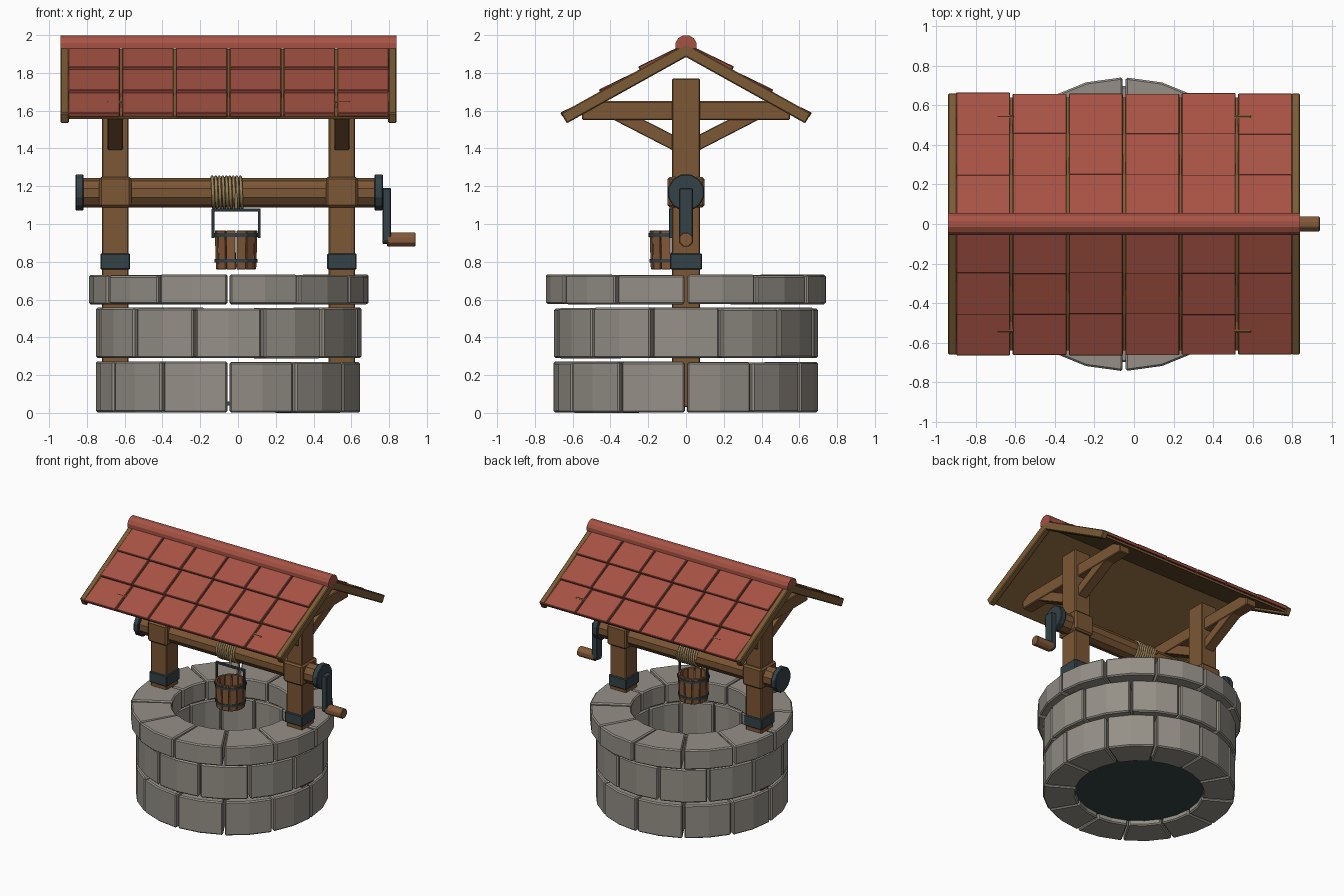
import bpy, bmesh, math, random
from mathutils import Matrix

if "Cube" in bpy.data.objects:
    bpy.data.objects.remove(bpy.data.objects["Cube"])

random.seed(4)
CX = -0.05           # centre of the well in x
POST = 0.60          # post offset from the centre
APEX, SLOPE = 1.955, math.radians(29.1)


def material(name, rgb):
    m = bpy.data.materials.new(name)
    m.diffuse_color = (*rgb, 1)
    m.use_nodes = True
    m.node_tree.nodes["Principled BSDF"].inputs["Base Color"].default_value = m.diffuse_color
    return m


STONE = material("grey stone", (0.30, 0.28, 0.245))
WOOD = material("brown wood", (0.20, 0.095, 0.036))
ROOFWOOD = material("roof wood", (0.20, 0.107, 0.036))
BUCKETWOOD = material("bucket wood", (0.23, 0.10, 0.04))
TILE = material("red tile", (0.38, 0.085, 0.057))
IRON = material("dark iron", (0.034, 0.054, 0.062))
ROPE = material("tan rope", (0.33, 0.23, 0.10))
WATER = material("dark water", (0.036, 0.058, 0.060))


def finish(name, bm, mat, bevel=0.0):
    bmesh.ops.recalc_face_normals(bm, faces=bm.faces[:])
    me = bpy.data.meshes.new(name)
    bm.to_mesh(me)
    bm.free()
    me.materials.append(mat)
    ob = bpy.data.objects.new(name, me)
    bpy.context.collection.objects.link(ob)
    if bevel:
        mod = ob.modifiers.new("bevel", "BEVEL")
        mod.width, mod.segments, mod.limit_method = bevel, 1, "ANGLE"
        mod.angle_limit = math.radians(40)
    return ob


def add_prism(bm, pts, x0, x1):
    """Extrude a (y, z) outline along x."""
    a = [bm.verts.new((x0, y, z)) for y, z in pts]
    b = [bm.verts.new((x1, y, z)) for y, z in pts]
    bm.faces.new(a)
    bm.faces.new(b[::-1])
    n = len(pts)
    for i in range(n):
        bm.faces.new((a[i], b[i], b[(i + 1) % n], a[(i + 1) % n]))


def prism(name, pts, x0, x1, mat, bevel=0.006):
    bm = bmesh.new()
    add_prism(bm, pts, x0, x1)
    return finish(name, bm, mat, bevel)


def box(name, x, y, z, mat, bevel=0.006):
    return prism(name, [(y[0], z[0]), (y[1], z[0]), (y[1], z[1]), (y[0], z[1])], *x, mat, bevel)


def rod(name, x0, x1, y, z, r, sides, mat, bevel=0.005):
    pts = [(y + r * math.cos(2 * math.pi * (i + .5) / sides),
            z + r * math.sin(2 * math.pi * (i + .5) / sides)) for i in range(sides)]
    return prism(name, pts, x0, x1, mat, bevel)


def add_wedge(bm, cx, cy, a0, a1, rings, segs):
    """Curved block: rings is the closed (radius, z) cross-section."""
    cols = []
    for k in range(segs + 1):
        a = a0 + (a1 - a0) * k / segs
        cols.append([bm.verts.new((cx + r * math.cos(a), cy + r * math.sin(a), z)) for r, z in rings])
    n = len(rings)
    for c, d in zip(cols, cols[1:]):
        for i in range(n):
            bm.faces.new((c[i], d[i], d[(i + 1) % n], c[(i + 1) % n]))
    bm.faces.new(cols[0])
    bm.faces.new(cols[-1][::-1])


# Stone courses: twelve two-facet blocks each, the middle one staggered
for name, z0, z1, r_in, r_out, turn in (
        ("lower_stones", 0.0, 0.27, 0.465, 0.70, 0),
        ("middle_stones", 0.288, 0.555, 0.465, 0.70, 15),
        ("cap_stones", 0.573, 0.73, 0.44, 0.74, 0)):
    bm = bmesh.new()
    for i in range(12):
        a = math.radians(30 * i + turn)
        j = random.uniform(-0.004, 0.004)
        lo, hi = z0 + abs(j), z1 + j
        add_wedge(bm, CX, 0, a + 0.011, a + math.radians(30) - 0.011,
                  [(r_in, lo), (r_out + j, lo), (r_out + j, hi), (r_in, hi)], 2)
    finish(name, bm, STONE, 0.009)

# Water disc near the bottom of the shaft
bm = bmesh.new()
bmesh.ops.create_cone(bm, cap_ends=True, segments=24, radius1=0.475, radius2=0.475, depth=0.02,
                      matrix=Matrix.Translation((CX, 0, 0.05)))
finish("water", bm, WATER)

# Posts with iron shoes, axle blocks, tie beams and braces
for side, s in (("left", -1), ("right", 1)):
    x = CX + s * POST
    box(side + "_post", (x - .07, x + .07), (-.075, .075), (0.03, 1.77), WOOD)
    box(side + "_post_shoe", (x - .078, x + .078), (-.085, .085), (0.758, 0.845), IRON)
    box(side + "_axle_block", (x - .085, x + .085), (-.098, .098), (1.088, 1.25), WOOD, 0.012)
    box(side + "_tie_beam", (x - .045, x + .045), (-.55, .55), (1.55, 1.65), WOOD)
    for end, e in (("front", -1), ("back", 1)):
        prism(f"{side}_{end}_brace", [(e * .06, 1.385), (e * .39, 1.555), (e * .23, 1.555), (e * .06, 1.468)],
              x - .04, x + .04, WOOD, 0.004)


# Roof: chevron rafters and boarding
def slope_point(s, d, h):
    """Point at distance d down the slope and height h above it."""
    return (s * (d * math.cos(SLOPE) + h * math.sin(SLOPE)),
            APEX - d * math.sin(SLOPE) + h * math.cos(SLOPE))


def chevron(name, d, top, bottom, x0, x1, mat, bevel):
    c = math.cos(SLOPE)
    pts = [(0, APEX + top / c), slope_point(1, d, top), slope_point(1, d, bottom),
           (0, APEX + bottom / c), slope_point(-1, d, bottom), slope_point(-1, d, top)]
    prism(name, pts, x0, x1, mat, bevel)


chevron("left_rafters", 0.757, 0, -0.062, CX - .89, CX - .845, ROOFWOOD, 0.006)
chevron("right_rafters", 0.757, 0, -0.062, CX + .845, CX + .89, ROOFWOOD, 0.006)
chevron("roof_boards", 0.745, -0.026, -0.042, CX - .85, CX + .85, ROOFWOOD, 0)

# Roof tiles: three overlapping rows of six on each slope
for side, s in (("front", -1), ("back", 1)):
    bm = bmesh.new()
    for d0, d1, h in ((0.48, 0.757, 0.002), (0.24, 0.52, 0.010), (0.01, 0.28, 0.016)):
        for i in range(6):
            x0 = CX - 0.855 + i * 0.285
            j = random.uniform(-0.003, 0.003)
            pts = [slope_point(s, d0, h - .014), slope_point(s, d1 + j, h + j),
                   slope_point(s, d1 + j, h - .025), slope_point(s, d0, h - .034)]
            add_prism(bm, pts, x0 + .006, x0 + .279)
    finish(side + "_tiles", bm, TILE, 0.004)

# Ridge cap
arc = [math.radians(-15 + 30 * i) for i in range(8)]
prism("ridge_cap", [(0.058 * math.cos(a), 1.943 + 0.058 * math.sin(a)) for a in arc],
      CX - .89, CX + .89, TILE, 0)

# Axle, end discs and crank
rod("axle", -0.83, 0.73, 0, 1.165, 0.078, 10, WOOD)
rod("left_disc", -0.86, -0.818, 0, 1.167, 0.099, 12, IRON)
rod("right_disc", 0.722, 0.767, 0, 1.167, 0.099, 12, IRON)
prism("crank_arm", [(-.036, 1.19), (.036, 1.19), (.036, .91), (.02, .895), (-.02, .895), (-.036, .91)],
      0.765, 0.81, IRON, 0.004)
rod("crank_handle", 0.79, 0.94, 0, 0.917, 0.04, 8, BUCKETWOOD, 0.004)

# Rope wound on the axle, hanging down to the bucket
BX, BY = -0.01, -0.08


def tube(name, pts, r):
    cu = bpy.data.curves.new(name, "CURVE")
    cu.dimensions, cu.bevel_depth, cu.bevel_resolution, cu.use_fill_caps = "3D", r, 1, True
    sp = cu.splines.new("POLY")
    sp.points.add(len(pts) - 1)
    for p, co in zip(sp.points, pts):
        p.co = (*co, 1)
    cu.materials.append(ROPE)
    ob = bpy.data.objects.new(name, cu)
    bpy.context.collection.objects.link(ob)


TURNS, STEPS = 9, 16
tube("rope_coil", [(-0.142 + 0.168 * i / (TURNS * STEPS), 0.082 * math.cos(2 * math.pi * i / STEPS),
                    1.167 + 0.082 * math.sin(2 * math.pi * i / STEPS))
                   for i in range(TURNS * STEPS + 1)], 0.0085)
tube("hanging_rope", [(BX, BY, 1.17), (BX, BY, 1.075)], 0.0085)

# Bucket staves, floor, hoops and bail
bm = bmesh.new()
for i in range(12):
    a = math.radians(30 * i)
    add_wedge(bm, BX, BY, a + .02, a + math.radians(30) - .02,
              [(.09, .76), (.107, .76), (.114, .965), (.096, .965)], 1)
finish("bucket_staves", bm, BUCKETWOOD, 0.003)
bm = bmesh.new()
bmesh.ops.create_cone(bm, cap_ends=True, segments=12, radius1=.098, radius2=.098, depth=.02,
                      matrix=Matrix.Translation((BX, BY, .78)))
finish("bucket_floor", bm, BUCKETWOOD)
for name, z, r in (("lower_hoop", .805, .114), ("upper_hoop", .942, .119)):
    bm = bmesh.new()
    for i in range(12):
        a = math.radians(30 * i)
        add_wedge(bm, BX, BY, a, a + math.radians(30),
                  [(r - .01, z - .01), (r, z - .01), (r, z + .01), (r - .01, z + .01)], 1)
    finish(name, bm, IRON)
for side, s in (("left", -1), ("right", 1)):
    x = BX + s * .122
    box(side + "_bail_arm", (x - .007, x + .007), (BY - .01, BY + .01), (.925, 1.078), IRON, .002)
box("bail_bar", (BX - .129, BX + .129), (BY - .01, BY + .01), (1.066, 1.082), IRON, .002)
